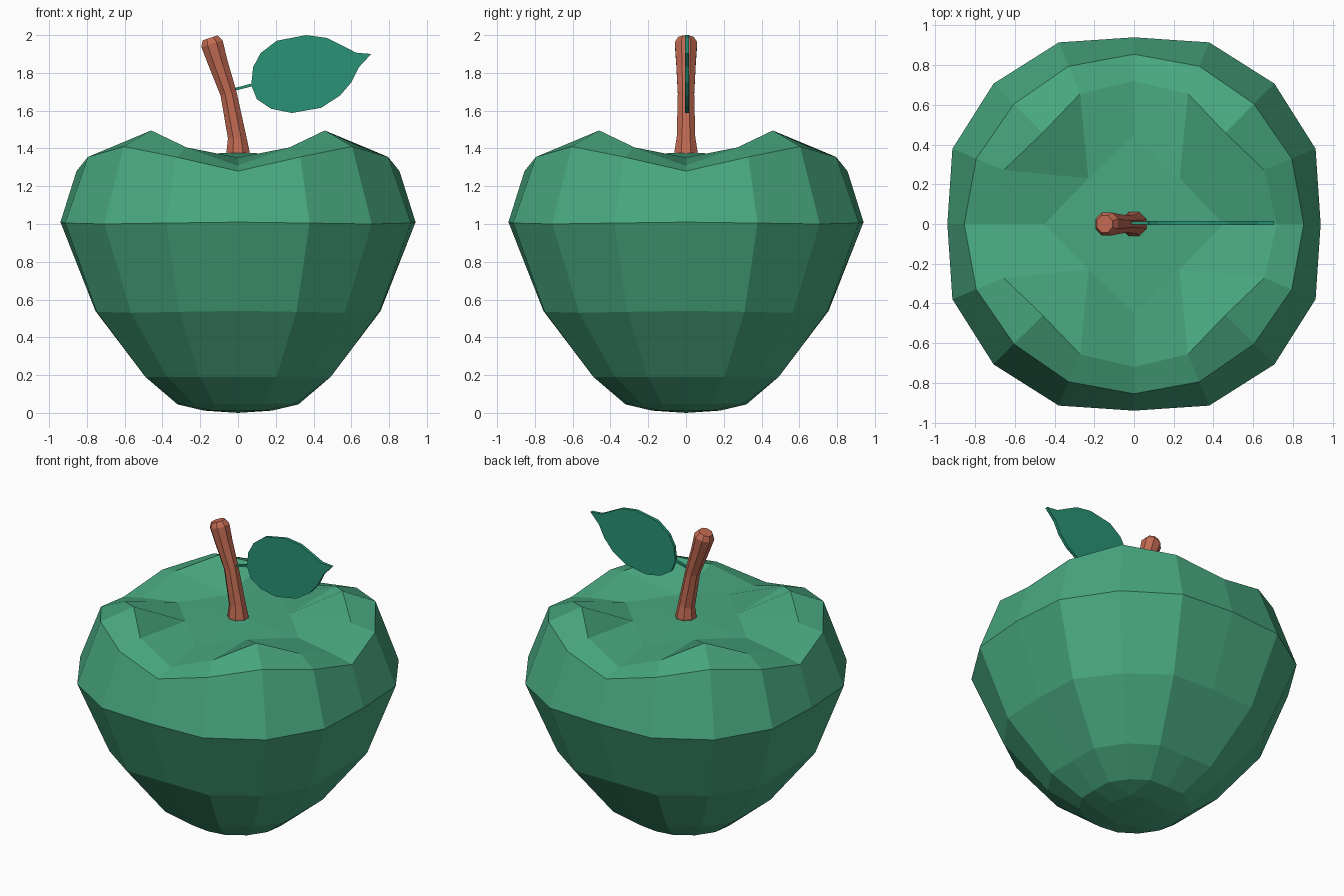
import bpy, bmesh, math
from mathutils import Vector

if "Cube" in bpy.data.objects:
    bpy.data.objects.remove(bpy.data.objects["Cube"])


def material(name, rgb):
    m = bpy.data.materials.new(name)
    m.diffuse_color = (*rgb, 1)
    m.use_nodes = True
    m.node_tree.nodes["Principled BSDF"].inputs["Base Color"].default_value = m.diffuse_color
    return m


def finish(bm, name, mat):
    bmesh.ops.recalc_face_normals(bm, faces=bm.faces[:])
    me = bpy.data.meshes.new(name)
    bm.to_mesh(me)
    bm.free()
    ob = bpy.data.objects.new(name, me)
    bpy.context.collection.objects.link(ob)
    me.materials.append(mat)
    return ob


green = material("apple green", (0.065, 0.39, 0.215))
leaf_green = material("leaf green", (0.022, 0.29, 0.18))
brown = material("stem brown", (0.54, 0.145, 0.085))

# Apple: 16-sided rings with four lobes; (radius, z) on axis, at 22.5 and at 45 degrees
rings = [
    [(.32, .045), (.335, .05), (.335, .05)],
    [(.49, .19), (.53, .19), (.53, .19)],
    [(.755, .54), (.81, .535), (.80, .53)],
    [(.94, 1.01), (.99, 1.005), (1.0, 1.0)],
    [(.855, 1.28), (.86, 1.355), (.855, 1.41)],
    [(.72, 1.31), (.71, 1.405), (.65, 1.495)],
]
bm = bmesh.new()
loops = []
for ring in rings:
    loop = []
    for i in range(16):
        r, z = ring[(0, 1, 2, 1)[i % 4]]
        a = math.tau * i / 16
        loop.append(bm.verts.new((r * math.cos(a), r * math.sin(a), z)))
    loops.append(loop)
for lo, hi in zip(loops, loops[1:]):
    for i in range(16):
        j = (i + 1) % 16
        bm.faces.new((lo[i], lo[j], hi[j], hi[i]))


def cap(loop, rm, zm, rf, zf, zc):
    """Close a ring with a grid of quads around a centre point."""
    c = bm.verts.new((0, 0, zc))
    inner = []
    for k in range(8):
        r, z = (rm, zm) if k % 2 == 0 else (rf, zf)
        a = math.tau * k / 8
        inner.append(bm.verts.new((r * math.cos(a), r * math.sin(a), z)))
    for q in range(4):
        m0, f, m1 = inner[2 * q], inner[2 * q + 1], inner[(2 * q + 2) % 8]
        b = [loop[(4 * q + i) % 16] for i in range(5)]
        bm.faces.new((c, m0, f, m1))
        bm.faces.new((m0, b[0], b[1], f))
        bm.faces.new((f, b[1], b[2], b[3]))
        bm.faces.new((m1, f, b[3], b[4]))


cap(loops[0], .18, .012, .2, .013, 0.0)
cap(loops[-1], .45, 1.352, .325, 1.37, 1.378)
finish(bm, "apple_body", green)

# Stem: eight-sided, bent and flared; x, z, radius
path = [(.01, 1.31, .065), (0, 1.385, .066), (-.005, 1.46, .053), (-.05, 1.69, .047),
        (-.105, 1.85, .056), (-.138, 1.955, .064), (-.148, 1.985, .045)]
bm = bmesh.new()
loops = []
for k, (x, z, r) in enumerate(path):
    a, b = path[max(k - 1, 0)], path[min(k + 1, len(path) - 1)]
    t = Vector((b[0] - a[0], 0, b[1] - a[1])).normalized()
    side = Vector((t.z, 0, -t.x))
    if k == 1:
        side = Vector((1, 0, 0))
    loop = []
    for i in range(8):
        w = math.tau * (i + .5) / 8
        p = Vector((x, 0, z)) + side * r * math.cos(w) + Vector((0, r * math.sin(w), 0))
        loop.append(bm.verts.new(p))
    loops.append(loop)
for lo, hi in zip(loops, loops[1:]):
    for i in range(8):
        j = (i + 1) % 8
        bm.faces.new((lo[i], lo[j], hi[j], hi[i]))
bm.faces.new(loops[0])
bm.faces.new(loops[-1])
finish(bm, "stem", brown)


def plate(name, outline, y0, y1, mat):
    bm = bmesh.new()
    f = bm.faces.new([bm.verts.new((x, y0, z)) for x, z in outline])
    new = bmesh.ops.extrude_face_region(bm, geom=[f])["geom"]
    verts = [v for v in new if isinstance(v, bmesh.types.BMVert)]
    bmesh.ops.translate(bm, vec=(0, y1 - y0, 0), verts=verts)
    return finish(bm, name, mat)


# Leaf blade and its thin stalk
blade = [(.07, 1.735), (.08, 1.83), (.12, 1.905), (.205, 1.97), (.36, 2.0), (.47, 1.985),
         (.56, 1.94), (.625, 1.907), (.705, 1.9), (.64, 1.83), (.6, 1.75), (.54, 1.68),
         (.44, 1.615), (.285, 1.588), (.175, 1.61), (.10, 1.66)]
plate("leaf", blade, -.005, .015, leaf_green)
plate("leaf_stalk", [(-.04, 1.7), (.09, 1.733), (.09, 1.748), (-.04, 1.714)],
      -.003, .013, leaf_green)
